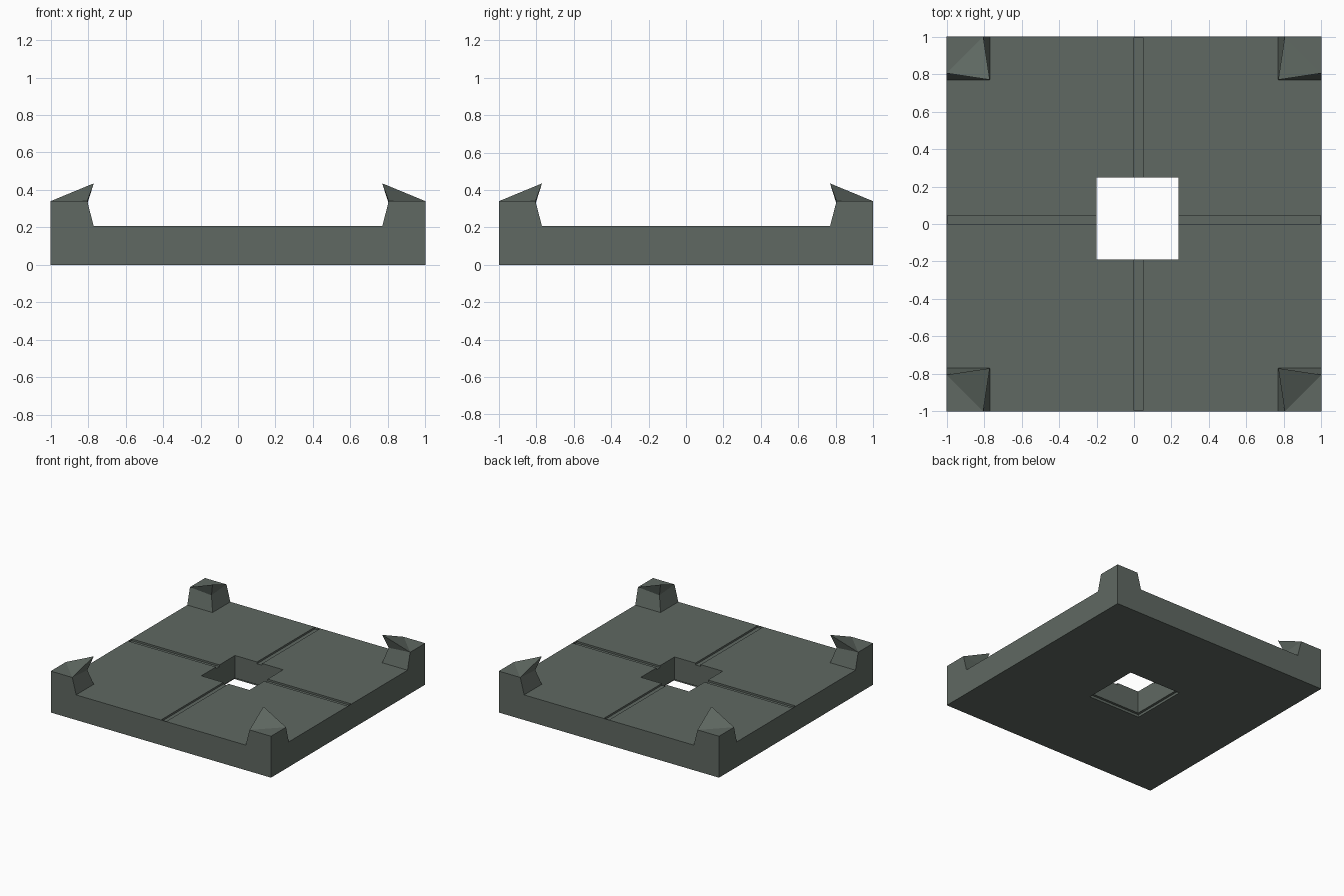
import bpy, bmesh
from mathutils import Vector

if "Cube" in bpy.data.objects:
    bpy.data.objects.remove(bpy.data.objects["Cube"])

stone = bpy.data.materials.new("dark_grey_green")
stone.diffuse_color = (0.115, 0.14, 0.122, 1)
stone.use_nodes = True
stone.node_tree.nodes["Principled BSDF"].inputs["Base Color"].default_value = stone.diffuse_color


def make(name, bm):
    bmesh.ops.recalc_face_normals(bm, faces=bm.faces)
    me = bpy.data.meshes.new(name)
    bm.to_mesh(me)
    bm.free()
    me.materials.append(stone)
    ob = bpy.data.objects.new(name, me)
    bpy.context.collection.objects.link(ob)
    return ob


def box(name, lo, hi):
    lo, hi = Vector(lo), Vector(hi)
    bm = bmesh.new()
    bmesh.ops.create_cube(bm, size=1)
    for v in bm.verts:
        v.co = (lo + hi) / 2 + v.co * (hi - lo)
    return make(name, bm)


TOP = 0.206

# Square slab
slab = box("slab", (-1, -1, 0), (1, 1, TOP))

# Cutters: centre hole, shallow recess under it, two crossing grooves
cutters = [
    box("hole_cutter", (-0.2, -0.19, -0.1), (0.237, 0.247, 0.4)),
    box("recess_cutter", (-0.22, -0.21, -0.1), (0.257, 0.267, 0.02)),
    box("groove_cutter_y", (0, -0.995, TOP - 0.015), (0.047, 0.995, 0.3)),
    box("groove_cutter_x", (-0.995, 0, TOP - 0.015), (0.995, 0.045, 0.3)),
]
for c in cutters:
    c.hide_render = True
    m = slab.modifiers.new(c.name, 'BOOLEAN')
    m.operation = 'DIFFERENCE'
    m.solver = 'EXACT'
    m.object = c

# Bake the cuts and drop the helpers
bpy.context.view_layer.update()
baked = bpy.data.meshes.new_from_object(
    slab.evaluated_get(bpy.context.evaluated_depsgraph_get()))
slab.modifiers.clear()
slab.data = baked
for c in cutters:
    bpy.data.objects.remove(c)


# Corner prong: tapered block with a raised, inward-leaning point
def prong(name, sx, sy):
    b, n, h = 0.77, 0.805, 0.34
    pts = [(1, 1, TOP), (b, 1, TOP), (b, b, TOP), (1, b, TOP),
           (1, 1, h), (n, 1, h), (n, n, 0.325), (1, n, h),
           (b, b, 0.435)]
    faces = [(0, 1, 2, 3), (0, 1, 5, 4), (0, 3, 7, 4), (1, 2, 6, 5),
             (3, 2, 6, 7), (4, 5, 7), (5, 7, 8), (5, 6, 8), (7, 6, 8)]
    bm = bmesh.new()
    vs = [bm.verts.new((x * sx, y * sy, z)) for x, y, z in pts]
    for f in faces:
        bm.faces.new([vs[i] for i in f])
    make(name, bm)


for side, sx in (("left", -1), ("right", 1)):
    for end, sy in (("front", -1), ("back", 1)):
        prong(f"{end}_{side}_prong", sx, sy)
